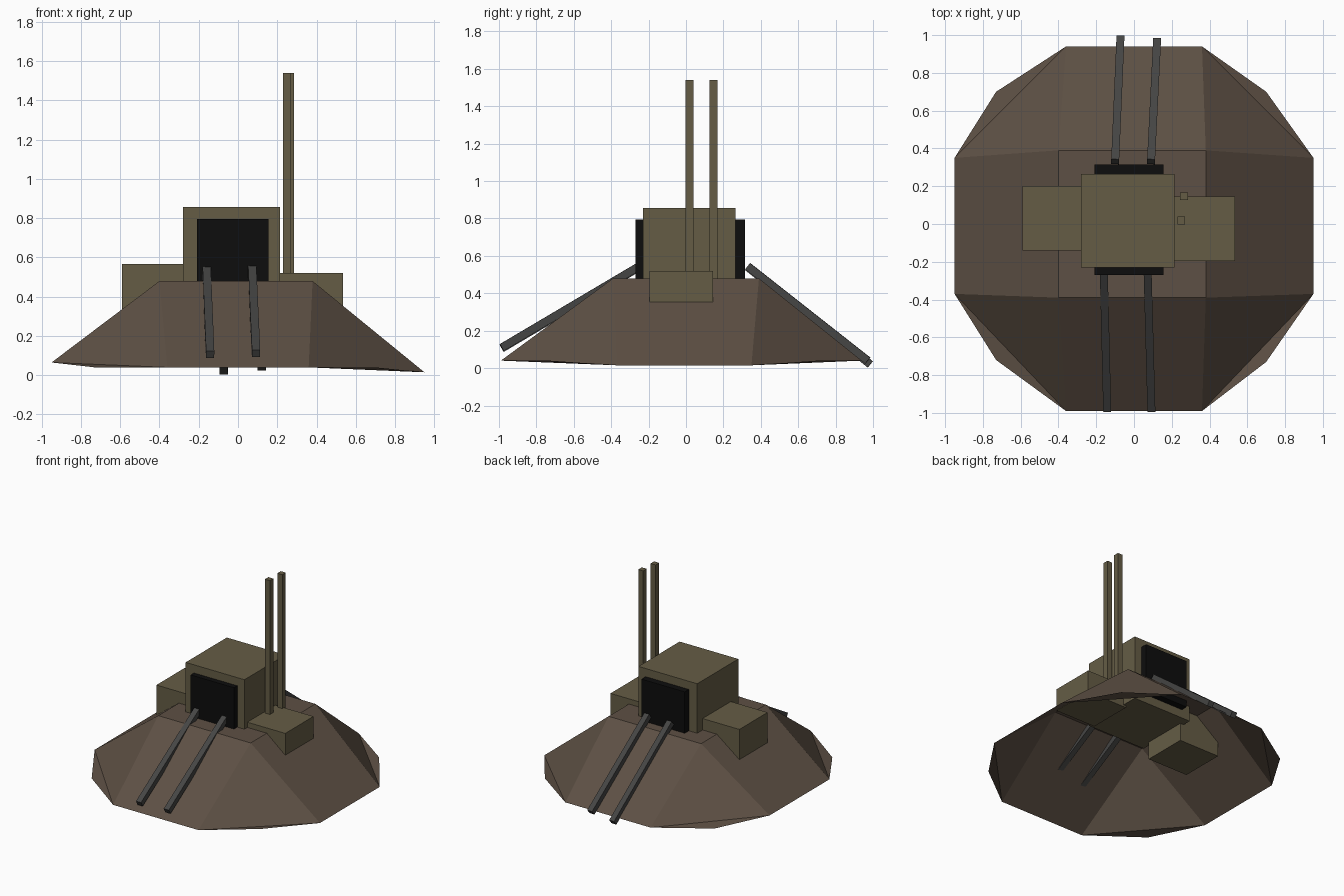
import bpy, bmesh
from mathutils import Vector

if "Cube" in bpy.data.objects:
    bpy.data.objects.remove(bpy.data.objects["Cube"])


def material(name, r, g, b):
    m = bpy.data.materials.new(name)
    m.diffuse_color = (r, g, b, 1)
    m.use_nodes = True
    m.node_tree.nodes["Principled BSDF"].inputs["Base Color"].default_value = m.diffuse_color
    return m


EARTH = material("earth_brown", 0.11, 0.08, 0.058)
OLIVE = material("olive", 0.13, 0.108, 0.06)
STEEL = material("dark_steel", 0.06, 0.06, 0.058)
BLACK = material("black", 0.004, 0.004, 0.004)


def finish(name, bm, mat):
    mesh = bpy.data.meshes.new(name)
    bm.to_mesh(mesh)
    bm.free()
    mesh.materials.append(mat)
    ob = bpy.data.objects.new(name, mesh)
    bpy.context.collection.objects.link(ob)
    return ob


def box(name, lo, hi, mat):
    lo, hi = Vector(lo), Vector(hi)
    bm = bmesh.new()
    bmesh.ops.create_cube(bm, size=1)
    bmesh.ops.scale(bm, vec=hi - lo, verts=bm.verts)
    bmesh.ops.translate(bm, vec=(lo + hi) / 2, verts=bm.verts)
    return finish(name, bm, mat)


def beam(name, a, b, width, mat):
    a, b = Vector(a), Vector(b)
    h = width / 2
    ob = box(name, (-h, -h, 0), (h, h, (b - a).length), mat)
    ob.location = a
    ob.rotation_mode = 'QUATERNION'
    ob.rotation_quaternion = (b - a).to_track_quat('Z', 'Y')
    return ob


# Mound: open-bottomed faceted shell, slightly tilted rim
bm = bmesh.new()
top = [bm.verts.new(p) for p in ((0.38, -0.39, 0.48), (0.38, 0.39, 0.48),
                                 (-0.40, 0.39, 0.48), (-0.40, -0.39, 0.48))]
# Rim, counter-clockwise: side start, side end, corner for each of four sides
rim = [bm.verts.new(p) for p in (
    (0.95, -0.37, 0.015), (0.95, 0.35, 0.015), (0.70, 0.70, 0.04),
    (0.36, 0.94, 0.04), (-0.36, 0.94, 0.04), (-0.73, 0.70, 0.04),
    (-0.95, 0.35, 0.065), (-0.95, -0.37, 0.065), (-0.73, -0.72, 0.04),
    (-0.36, -0.99, 0.04), (0.36, -0.99, 0.04), (0.70, -0.73, 0.04))]
bm.faces.new(top)
for i in range(4):
    start, end, corner, after = (rim[(3 * i + k) % 12] for k in range(4))
    near, far = top[i], top[(i + 1) % 4]
    bm.faces.new((near, start, end, far))
    bm.faces.new((far, end, after))
    bm.faces.new((end, corner, after))
finish("mound", bm, EARTH)

# Bunker body and side blocks
box("bunker_body", (-0.28, -0.23, 0.365), (0.215, 0.265, 0.857), OLIVE)
box("left_block", (-0.59, -0.14, 0.23), (-0.25, 0.20, 0.567), OLIVE)
box("right_block", (0.195, -0.195, 0.35), (0.535, 0.145, 0.52), OLIVE)

# Dark doorway block running through the body
box("doorway", (-0.21, -0.27, 0.43), (0.155, 0.315, 0.795), BLACK)

# Antennas
for i, (x, y) in enumerate(((0.25, 0.018), (0.264, 0.147))):
    box(f"antenna_{i + 1}", (x - 0.021, y - 0.021, 0.45),
        (x + 0.021, y + 0.021, 1.54), OLIVE)

# Ramp rails, front and back
beam("front_rail_left", (-0.16, -0.25, 0.54), (-0.142, -0.985, 0.105), 0.042, STEEL)
beam("front_rail_right", (0.072, -0.25, 0.545), (0.092, -0.985, 0.11), 0.042, STEEL)
beam("back_rail_left", (-0.10, 0.33, 0.54), (-0.072, 0.985, 0.02), 0.042, STEEL)
beam("back_rail_right", (0.09, 0.33, 0.545), (0.122, 0.972, 0.04), 0.042, STEEL)
